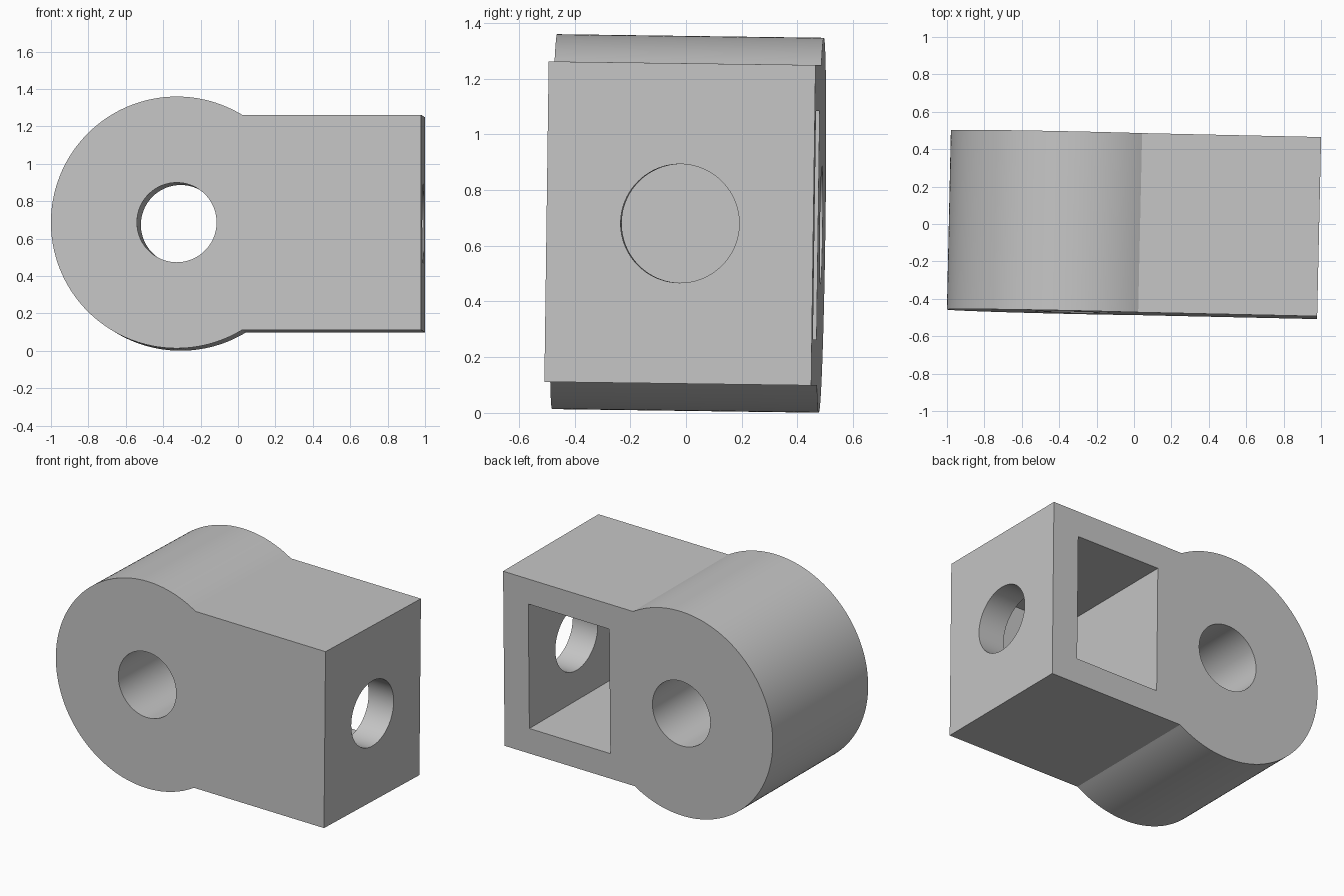
import bpy, bmesh, math
from mathutils import Matrix, Euler

cube = bpy.data.objects.get("Cube")
if cube:
    bpy.data.objects.remove(cube, do_unlink=True)

END, HALF_DEPTH, HALF_HEIGHT = 0.99, 0.479, 0.575   # rectangular block
RADIUS, EYE_X, BORE = 0.673, -0.317, 0.213          # round end and holes
POCKET_X, POCKET_Z, FRONT_WALL = (0.21, 0.806), 0.41, 0.07

grey = bpy.data.materials.new("light_grey")
grey.use_nodes = True
grey.diffuse_color = (0.56, 0.56, 0.56, 1)
grey.node_tree.nodes["Principled BSDF"].inputs["Base Color"].default_value = grey.diffuse_color


def make_object(name, bm):
    bmesh.ops.recalc_face_normals(bm, faces=bm.faces)
    mesh = bpy.data.meshes.new(name)
    bm.to_mesh(mesh)
    bm.free()
    mesh.materials.append(grey)
    obj = bpy.data.objects.new(name, mesh)
    bpy.context.collection.objects.link(obj)
    return obj


def cylinder(name, x, length, axis):
    bm = bmesh.new()
    bmesh.ops.create_cone(bm, cap_ends=True, segments=96, radius1=BORE, radius2=BORE,
                          depth=length,
                          matrix=Matrix.Translation((x, 0, 0)) @ Matrix.Rotation(math.pi / 2, 4, axis))
    return make_object(name, bm)


# Body: round eye running into a rectangular block, extruded through the depth
start = math.pi - math.acos(-HALF_HEIGHT / RADIUS) + math.pi / 2
start = math.asin(HALF_HEIGHT / RADIUS)
steps = 128
profile = [(END, -HALF_HEIGHT), (END, HALF_HEIGHT)]
for i in range(steps + 1):
    a = start + (2 * math.pi - 2 * start) * i / steps
    profile.append((EYE_X + RADIUS * math.cos(a), RADIUS * math.sin(a)))
bm = bmesh.new()
face = bm.faces.new([bm.verts.new((x, -HALF_DEPTH, z)) for x, z in profile])
side = bmesh.ops.extrude_face_region(bm, geom=[face])
bmesh.ops.translate(bm, vec=(0, 2 * HALF_DEPTH, 0),
                    verts=[g for g in side["geom"] if isinstance(g, bmesh.types.BMVert)])
body = make_object("hinge_block", bm)

# Pocket open at the back
bm = bmesh.new()
y0, y1 = FRONT_WALL - HALF_DEPTH, HALF_DEPTH + 0.2
size = (POCKET_X[1] - POCKET_X[0], y1 - y0, 2 * POCKET_Z)
bmesh.ops.create_cube(bm, size=1, matrix=Matrix.Translation((sum(POCKET_X) / 2, (y0 + y1) / 2, 0))
                      @ Matrix.Diagonal((*size, 1)))
pocket = make_object("pocket_cutter", bm)

# Pin hole through the eye, bolt hole through the end wall
pin = cylinder("pin_hole_cutter", EYE_X, 2, 'X')
bolt = cylinder("bolt_hole_cutter", END - 0.1, 0.6, 'Y')

bpy.context.view_layer.objects.active = body
for cutter in (pocket, pin, bolt):
    cutter.hide_render = True
    mod = body.modifiers.new(cutter.name, 'BOOLEAN')
    mod.operation, mod.solver, mod.object = 'DIFFERENCE', 'EXACT', cutter
    bpy.ops.object.modifier_apply(modifier=mod.name)
    bpy.data.objects.remove(cutter, do_unlink=True)

# Smooth round walls with sharp edges
bpy.ops.object.select_all(action='DESELECT')
body.select_set(True)
bpy.ops.object.shade_smooth_by_angle(angle=math.radians(25))

# Slight tilt of the whole block, resting on the ground
body.data.transform(Matrix.Translation((0, 0, 0.68)) @ Euler((-0.0135, 0, -0.022)).to_matrix().to_4x4())
